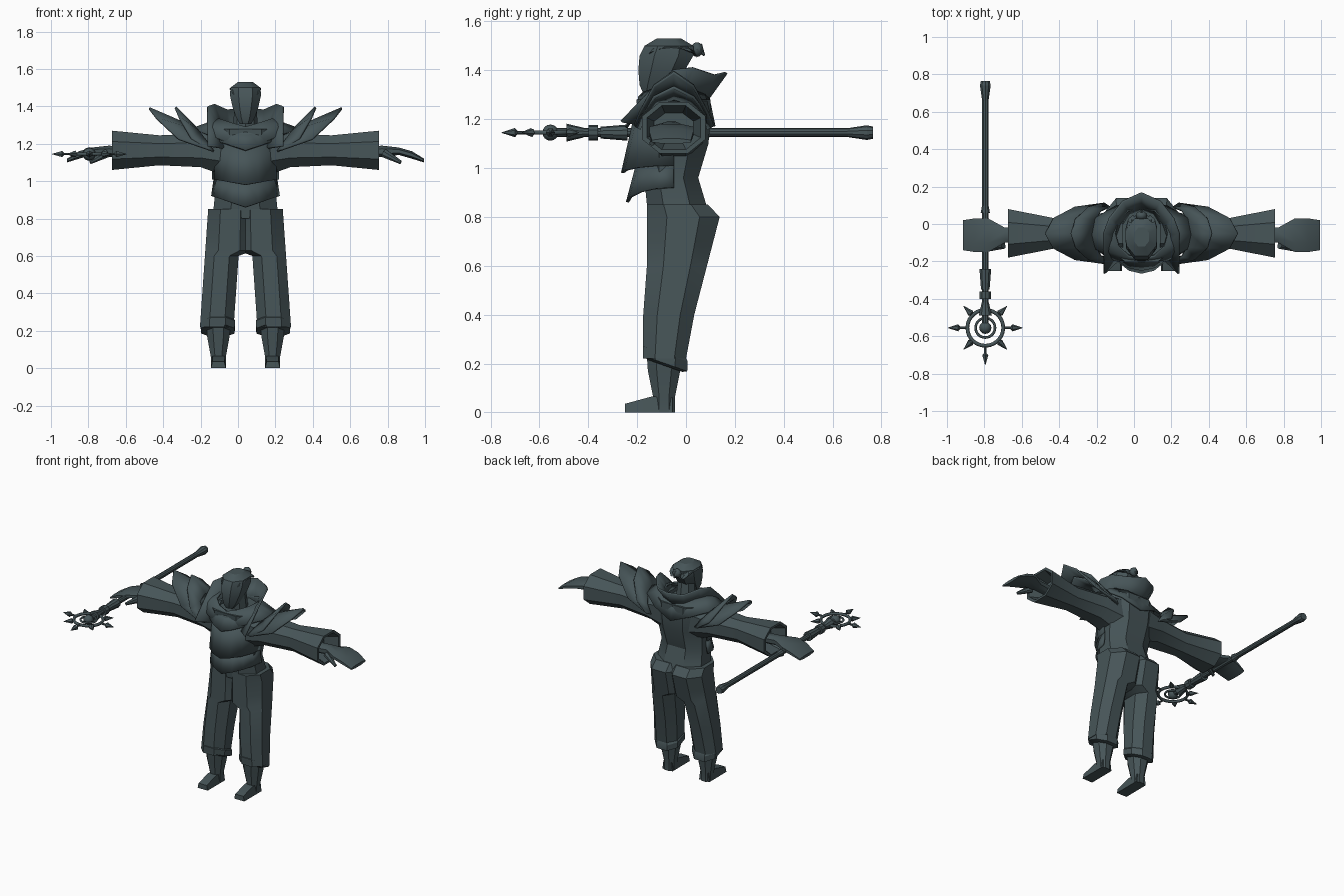
import bpy, bmesh
from math import sin, cos, pi, radians
from mathutils import Vector, Matrix

cube = bpy.data.objects.get("Cube")
if cube:
    bpy.data.objects.remove(cube)

BODY = Vector((.04, 0, 0))
STAFF = Vector((-.795, 0, 1.145))
HUB = STAFF + Vector((0, -.555, 0))
MID_Y = -.05

slate = bpy.data.materials.new("dark_slate")
slate.use_nodes = True
slate.diffuse_color = (.062, .09, .097, 1)
slate.node_tree.nodes["Principled BSDF"].inputs["Base Color"].default_value = slate.diffuse_color


def style(obj, name, angle=30):
    obj.name = name
    obj.data.materials.append(slate)
    bpy.ops.object.select_all(action='DESELECT')
    obj.select_set(True)
    bpy.context.view_layer.objects.active = obj
    bpy.ops.object.shade_smooth_by_angle(angle=radians(angle))


def finish(name, bm, origin=BODY, mirror=False, thick=0):
    bmesh.ops.recalc_face_normals(bm, faces=bm.faces)
    mesh = bpy.data.meshes.new(name)
    bm.to_mesh(mesh)
    bm.free()
    obj = bpy.data.objects.new(name, mesh)
    obj.location = origin
    bpy.context.collection.objects.link(obj)
    style(obj, name)
    if mirror:
        obj.modifiers.new("mirror", 'MIRROR')
    if thick:
        solid = obj.modifiers.new("thickness", 'SOLIDIFY')
        solid.thickness = thick
        solid.offset = 0


def loft(name, rings, closed=True, **options):
    """Skin a list of point rings; closed rings also get end caps."""
    bm = bmesh.new()
    rows = [[bm.verts.new(p) for p in ring] for ring in rings]
    count = len(rows[0])
    for low, high in zip(rows, rows[1:]):
        for i in range(count if closed else count - 1):
            j = (i + 1) % count
            bm.faces.new((low[i], low[j], high[j], high[i]))
    if closed:
        bm.faces.new(rows[0])
        bm.faces.new(rows[-1])
    finish(name, bm, **options)


def sheet(name, *rows):
    loft(name, rows, closed=False, mirror=True, thick=.012)


def rod(name, start, end, r_start, r_end, sides=8, **options):
    start, end = Vector(start), Vector(end)
    span = end - start
    turn = Vector((0, 0, 1)).rotation_difference(span).to_matrix().to_4x4()
    bm = bmesh.new()
    bmesh.ops.create_cone(bm, cap_ends=True, segments=sides, radius1=r_start, radius2=r_end,
                          depth=span.length, matrix=Matrix.Translation((start + end) / 2) @ turn)
    finish(name, bm, **options)


def ball(name, centre, size, origin=BODY):
    bm = bmesh.new()
    bmesh.ops.create_uvsphere(bm, u_segments=12, v_segments=8, radius=1,
                              matrix=Matrix.LocRotScale(Vector(centre), None, Vector(size)))
    finish(name, bm, origin)


def octagon(a, b, half_a, half_b):
    """Chamfered rectangle round the point a, b."""
    k = .45
    corners = ((-k, -1), (k, -1), (1, -k), (1, k), (k, 1), (-k, 1), (-1, k), (-1, -k))
    return [(a + u * half_a, b + v * half_b) for u, v in corners]


def upright(x, y, z, wide, deep, tilt=0):
    return [(px, py, z + tilt * (py - y)) for px, py in octagon(x, y, wide, deep)]


def sideways(x, y, z, deep, high):
    return [(x, py, pz) for py, pz in octagon(y, z, deep, high)]


def arc(base, wide, deep, z, rise, sharp=1, sweep=pi, steps=6):
    """Left-hand arc from the front towards the back, lifted at the side."""
    points = []
    for i in range(steps + 1):
        a = sweep * i / steps
        points.append((base + wide * sin(a), MID_Y - deep * cos(a), z + rise * max(sin(a), 0) ** sharp))
    return points


# Trousers: narrowing backs, legs parting below the crotch
leg = []
for z in (.85, .8, .7, .63, .6, .4, .22):
    inner = -.04 if z > .62 else .06 - .07 * (z - .27)
    outer = .24 - .07 * (z - .27)
    front = -.16 if z > .5 else -.175
    back = .09 if z > .82 else max(.26 * (z - .27), 0)
    leg.append(upright((inner + outer) / 2, (front + back) / 2, z, (outer - inner) / 2, (back - front) / 2))
loft("trouser_leg", leg, mirror=True)
loft("trouser_cuff", [upright(.148, -.085, z, r, r, tilt=-.35)
                      for z, r in ((.26, .08), (.24, .092), (.2, .09), (.19, .07))], mirror=True)

# Shins and feet
loft("shin", [upright(.145, -.09, z, r, r * 1.1) for z, r in ((.25, .065), (.17, .06), (.06, .04), (0, .04))],
     mirror=True)
loft("foot", [[(.145 + u * .04, y, v * high) for u, v in ((-1, 0), (1, 0), (.8, 1), (-.8, 1))]
              for y, high in ((-.055, .06), (-.14, .065), (-.25, .035))], mirror=True)

# Torso, narrowest at the waist
torso = []
for z in (.8, .87, .96, 1.1, 1.2, 1.28):
    off_waist = abs(z - .96)
    front = -.155 - .1 * (z - .8)
    back = min(.05 + .3 * off_waist, .1)
    torso.append(upright(0, (front + back) / 2, z, .16 + .1 * off_waist, (back - front) / 2))
loft("torso", torso)

# Overlapping front plates: top and bottom edges as width, depth, height, rise
for name, top, bottom in (
        ("waist_plate", (.165, .15, 1.01, 0), (.178, .19, .86, .06)),
        ("belly_plate", (.175, .16, 1.2, 0), (.172, .21, .98, .03)),
        ("chest_plate", (.17, .13, 1.28, .01), (.185, .195, 1.165, .06))):
    sheet(name, *(arc(0, *edge, sweep=pi / 2, steps=4) for edge in (top, bottom)))

# Standing collar running down into two lapels
rim = ((0, .165, 1.39), (.1, .12, 1.38), (.17, .03, 1.41), (.2, -.05, 1.4), (.2, -.15, 1.31), (.2, -.265, 1.19))
sheet("collar", rim, [(.6 * x, .6 * y - .03, .4 * z + .7) for x, y, z in rim])

# Mantle and layered shoulder blades
sheet("mantle", arc(0, .14, .14, 1.29, .04), arc(0, .28, .165, 1.17, .11))
for name, tip_x, tip_z in (("outer", .515, 1.39), ("middle", .43, 1.33), ("inner", .375, 1.395)):
    sheet(name + "_shoulder_blade",
          arc(.2, tip_x - .2, .16, 1.17, tip_z - 1.17, sharp=2),
          arc(.17, .09, .14, 1.16, .12))

# Sleeves with hollow flared ends
loft("sleeve", [sideways(x, MID_Y, 1.165, deep, high) for x, deep, high in (
    (.1, .12, .14), (.24, .105, .09), (.46, .08, .08), (.715, .13, .105), (.715, .11, .09), (.62, .08, .06))],
    mirror=True)

# Open hands with drooping tips
loft("hand", [sideways(x, -.06, z, deep, high) for x, z, deep, high in (
    (.6, 1.15, .04, .03), (.73, 1.16, .04, .03), (.82, 1.16, .09, .02), (.89, 1.14, .09, .02),
    (.955, 1.11, .08, .01))], mirror=True)
rod("thumb", (.74, -.11, 1.15), (.83, -.14, 1.1), .025, .01, mirror=True)

# Neck and head
rod("neck", (0, -.05, 1.2), (0, -.07, 1.4), .07, .06)
loft("head", [upright(0, y, z, wide, deep) for y, z, wide, deep in (
    (-.15, 1.305, .03, .025), (-.13, 1.34, .05, .06), (-.1, 1.4, .07, .095), (-.08, 1.46, .083, .11),
    (-.07, 1.5, .08, .1), (-.07, 1.53, .04, .05))])

# Swept-back hair locks gathered in a knot
for i in range(-3, 4):
    lean = i / 3
    lock = []
    for step in range(6):
        a = pi * step / 5
        thick = .006 + .01 * sin(a)
        lock.append(upright(lean * (.045 + .025 * sin(a)), -.06 - .1 * cos(a),
                            1.46 + .065 * sin(a) * cos(lean), thick, thick, tilt=1.5 * cos(a)))
    loft("hair_lock", lock)
ball("hair_knot", (0, .045, 1.485), (.03, .025, .03))
rod("hair_tail", (0, .05, 1.5), (0, .075, 1.46), .018, .004, sides=6)

# Staff: stacked turned pieces along y, from the butt to the head
for name, start, end, r_start, r_end in (
        ("staff_shaft", .7, -.53, .018, .018), ("butt_flare", .66, .74, .018, .03),
        ("butt_cap", .74, .765, .03, .025), ("shaft_collar", .1, .06, .018, .026),
        ("grip", -.24, -.35, .033, .024), ("grip_ring", -.36, -.4, .032, .032),
        ("head_socket", -.42, -.49, .02, .037)):
    rod(name, (0, start, 0), (0, end, 0), r_start, r_end, sides=10, origin=STAFF)

# Spiked double-ring staff head
ball("head_orb", (0, 0, 0), (.033, .033, .033), HUB)
for name, radius, tube in (("outer_ring", .096, .01), ("inner_ring", .052, .007)):
    bpy.ops.mesh.primitive_torus_add(major_radius=radius, minor_radius=tube, major_segments=28,
                                     minor_segments=6, location=HUB)
    style(bpy.context.object, name, angle=65)
for i in range(8):
    if i == 2:      # the shaft joins here
        continue
    a = i * pi / 4
    out = Vector((cos(a), sin(a), 0))
    tip = .165 if i % 2 else .2
    barb = tip - .055
    rod("spike_stem", out * .09, out * barb, .007, .007, sides=6, origin=HUB)
    rod("spike_barb", out * (barb - .01), out * barb, .007, .019, sides=6, origin=HUB)
    rod("spike_tip", out * barb, out * tip, .019, .001, sides=6, origin=HUB)
